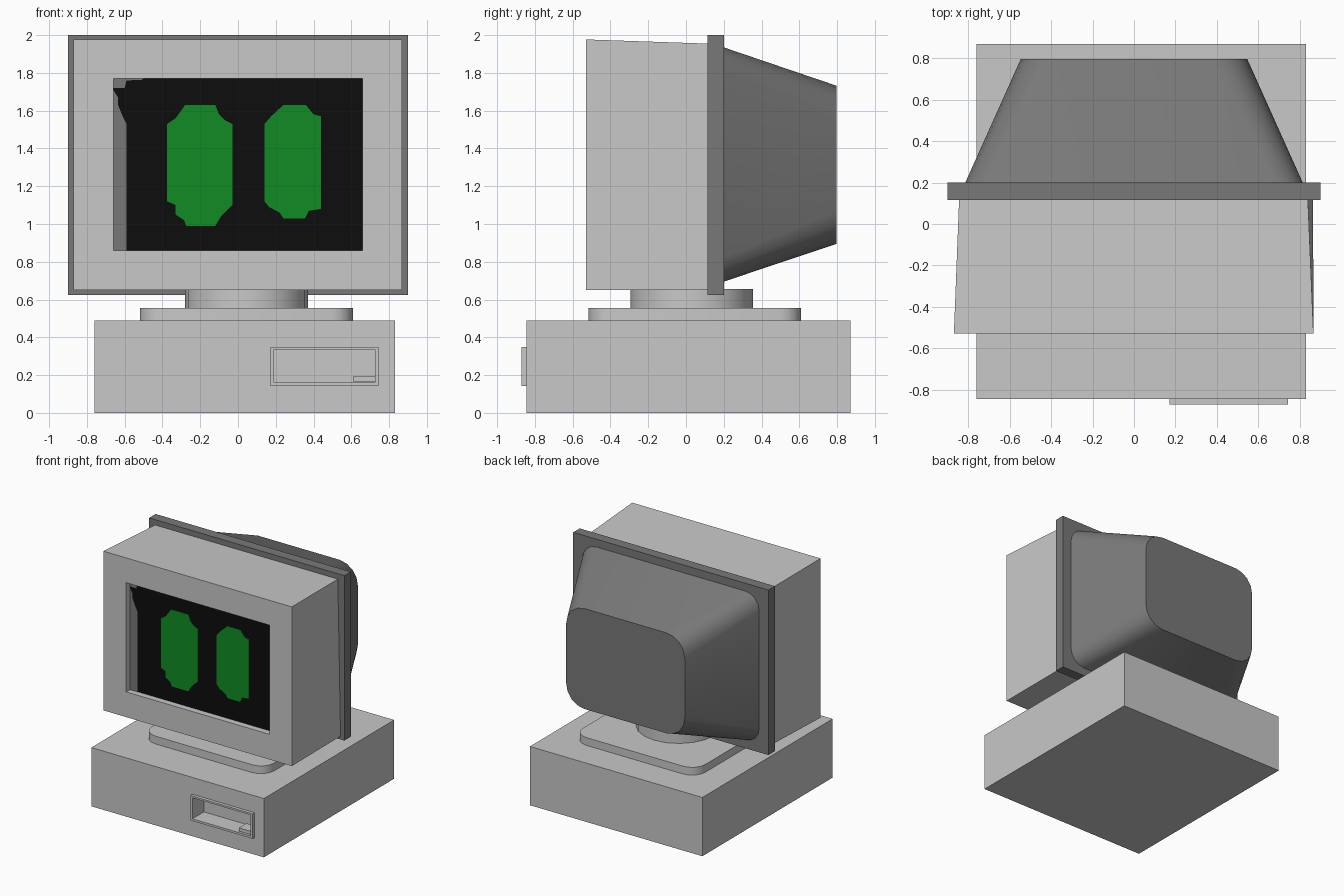
import bpy, bmesh, math

if "Cube" in bpy.data.objects:
    bpy.data.objects.remove(bpy.data.objects["Cube"])


def material(name, rgb):
    m = bpy.data.materials.new(name)
    m.diffuse_color = (*rgb, 1)
    m.use_nodes = True
    m.node_tree.nodes["Principled BSDF"].inputs["Base Color"].default_value = m.diffuse_color
    return m


LIGHT = material("light grey plastic", (0.58, 0.58, 0.58))
DARK = material("dark grey plastic", (0.19, 0.19, 0.19))
BLACK = material("screen black", (0.004, 0.004, 0.004))
GREEN = material("screen green", (0.005, 0.26, 0.018))


def finish(name, bm, mats):
    bmesh.ops.recalc_face_normals(bm, faces=bm.faces)
    me = bpy.data.meshes.new(name)
    bm.to_mesh(me)
    bm.free()
    ob = bpy.data.objects.new(name, me)
    bpy.context.collection.objects.link(ob)
    for m in mats:
        me.materials.append(m)
    return ob


def smooth(ob):
    bpy.ops.object.select_all(action='DESELECT')
    ob.select_set(True)
    bpy.context.view_layer.objects.active = ob
    bpy.ops.object.shade_smooth_by_angle(angle=math.radians(35))


def loft(name, rings, mats, closed=False, end_mat=0):
    """Bridge matching rings; cap both ends, or join the last to the first."""
    bm = bmesh.new()
    vs = [[bm.verts.new(p) for p in r] for r in rings]
    pairs = list(zip(vs, vs[1:])) + ([(vs[-1], vs[0])] if closed else [])
    for a, b in pairs:
        for i in range(len(a)):
            j = (i + 1) % len(a)
            bm.faces.new((a[i], a[j], b[j], b[i]))
    if not closed:
        bm.faces.new(vs[0])
        bm.faces.new(vs[-1]).material_index = end_mat
    return finish(name, bm, mats)


def rect(x0, x1, z0, z1, y):
    return [(x0, y, z0), (x1, y, z0), (x1, y, z1), (x0, y, z1)]


def box(name, x0, x1, y0, y1, z0, z1, mat):
    return loft(name, [rect(x0, x1, z0, z1, y0), rect(x0, x1, z0, z1, y1)], [mat])


def rounded(u0, u1, v0, v1, r, seg=4):
    """Outline of a rectangle with rounded corners."""
    pts = []
    corners = ((u1 - r, v1 - r), (u0 + r, v1 - r), (u0 + r, v0 + r), (u1 - r, v0 + r))
    for k, (cu, cv) in enumerate(corners):
        for i in range(seg + 1):
            a = math.pi / 2 * (k + i / seg)
            pts.append((cu + r * math.cos(a), cv + r * math.sin(a)))
    return pts


def plate(name, pts, mat, y, thick=0.003):
    """Thin painted shape facing the front."""
    return loft(name, [[(x, yy, z) for x, z in pts] for yy in (y, y - thick)], [mat])


# computer case with a drive bay sunk into its front
bay = (0.19, 0.725, 0.16, 0.335)
loft("computer_case", [rect(-0.76, 0.83, 0, 0.49, 0.87),
                       rect(-0.76, 0.83, 0, 0.49, -0.845),
                       rect(*bay, -0.845), rect(*bay, -0.72)], [LIGHT])
frame = (0.172, 0.745, 0.142, 0.35)
loft("drive_frame", [rect(*frame, -0.845), rect(*frame, -0.872),
                     rect(*bay, -0.872), rect(*bay, -0.845)], [LIGHT], closed=True)
box("drive_latch", 0.61, 0.725, -0.86, -0.76, 0.165, 0.193, LIGHT)

# swivel foot and neck
foot = rounded(-0.52, 0.61, -0.515, 0.61, 0.12)
smooth(loft("swivel_foot", [[(x, y, z) for x, y in foot] for z in (0.49, 0.555)], [LIGHT]))
neck = [(0.045 + 0.325 * math.cos(i * math.pi / 10),
         0.03 + 0.325 * math.sin(i * math.pi / 10)) for i in range(20)]
smooth(loft("swivel_neck", [[(x, y, z) for x, y in neck] for z in (0.555, 0.657)], [LIGHT]))

# monitor front shell, tapering backwards, with a recessed screen
shell_back = [(-0.845, 0.115, 0.652), (0.865, 0.115, 0.652),
              (0.84, 0.115, 1.955), (-0.845, 0.115, 1.955)]
opening = (-0.66, 0.66, 0.86, 1.77)
SCREEN_Y = -0.478
loft("monitor_shell", [shell_back, rect(-0.87, 0.867, 0.65, 1.977, -0.53),
                       rect(*opening, -0.53), rect(*opening, SCREEN_Y)],
     [LIGHT, BLACK], end_mat=1)

# flange and tapered rear housing
box("monitor_flange", -0.9, 0.9, 0.115, 0.2, 0.625, 2.0, DARK)
front = rounded(-0.815, 0.815, 0.695, 1.935, 0.13)
rear = rounded(-0.547, 0.547, 0.895, 1.732, 0.17)
smooth(loft("rear_housing", [[(x, 0.2, z) for x, z in front],
                             [(x, 0.797, z) for x, z in rear]], [DARK]))

# grey margin along the left of the screen
plate("screen_margin", [(-0.66, 0.86), (-0.59, 0.86), (-0.59, 1.53), (-0.615, 1.58),
                        (-0.635, 1.63), (-0.635, 1.67), (-0.66, 1.71)], DARK, SCREEN_Y)
plate("screen_corner", [(-0.66, 1.72), (-0.6, 1.72), (-0.59, 1.76), (-0.51, 1.763),
                        (-0.5, 1.77), (-0.66, 1.77)], DARK, SCREEN_Y)

# green glowing shapes
plate("left_glow", [(-0.28, 1.63), (-0.12, 1.63), (-0.10, 1.58), (-0.07, 1.55),
                    (-0.03, 1.53), (-0.03, 1.10), (-0.09, 1.04), (-0.12, 0.99),
                    (-0.275, 0.99), (-0.285, 1.02), (-0.33, 1.05), (-0.33, 1.10),
                    (-0.375, 1.12), (-0.375, 1.53), (-0.33, 1.56)], GREEN, SCREEN_Y)
plate("right_glow", [(0.24, 1.63), (0.36, 1.63), (0.40, 1.58), (0.44, 1.57),
                     (0.44, 1.08), (0.375, 1.07), (0.355, 1.03), (0.24, 1.03),
                     (0.22, 1.06), (0.165, 1.09), (0.14, 1.12), (0.14, 1.53),
                     (0.175, 1.57)], GREEN, SCREEN_Y)
